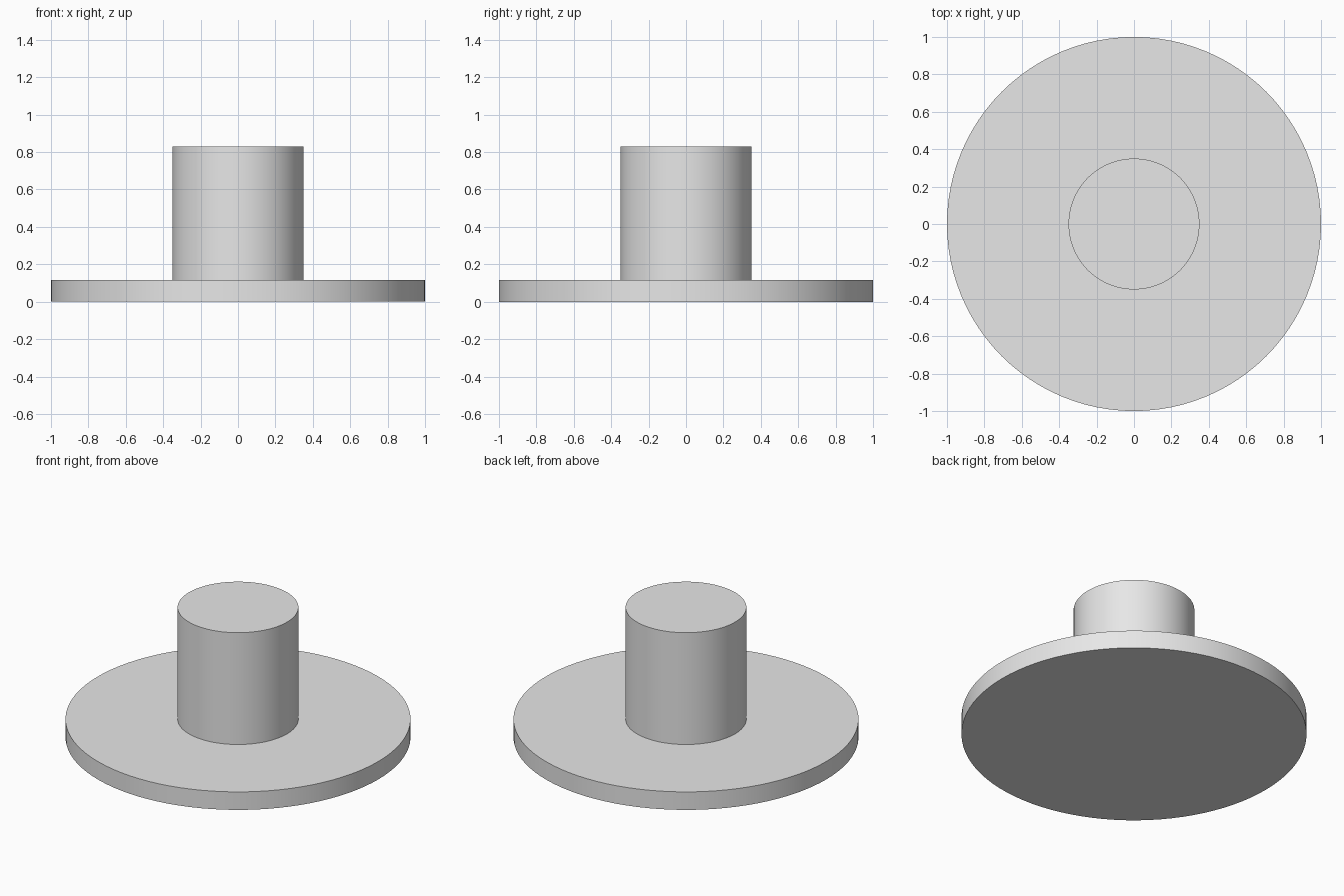
import bpy
import math

if "Cube" in bpy.data.objects:
    bpy.data.objects.remove(bpy.data.objects["Cube"], do_unlink=True)

# Plain grey material
grey = bpy.data.materials.new("plain grey")
grey.use_nodes = True
colour = (0.8, 0.8, 0.8, 1)
grey.diffuse_color = colour
grey.node_tree.nodes["Principled BSDF"].inputs["Base Color"].default_value = colour


def disc(name, radius, bottom, top):
    """Upright smooth cylinder with sharp rims."""
    bpy.ops.mesh.primitive_cylinder_add(
        vertices=96, radius=radius, depth=top - bottom,
        location=(0, 0, (bottom + top) / 2))
    part = bpy.context.object
    part.name = name
    part.data.materials.append(grey)
    bpy.ops.object.shade_smooth_by_angle(angle=math.radians(30))
    return part


FLANGE_TOP = 0.115
# Wide flat base plate
disc("flange", 1.0, 0, FLANGE_TOP)
# Central post standing on the plate
disc("post", 0.35, FLANGE_TOP, 0.83)
